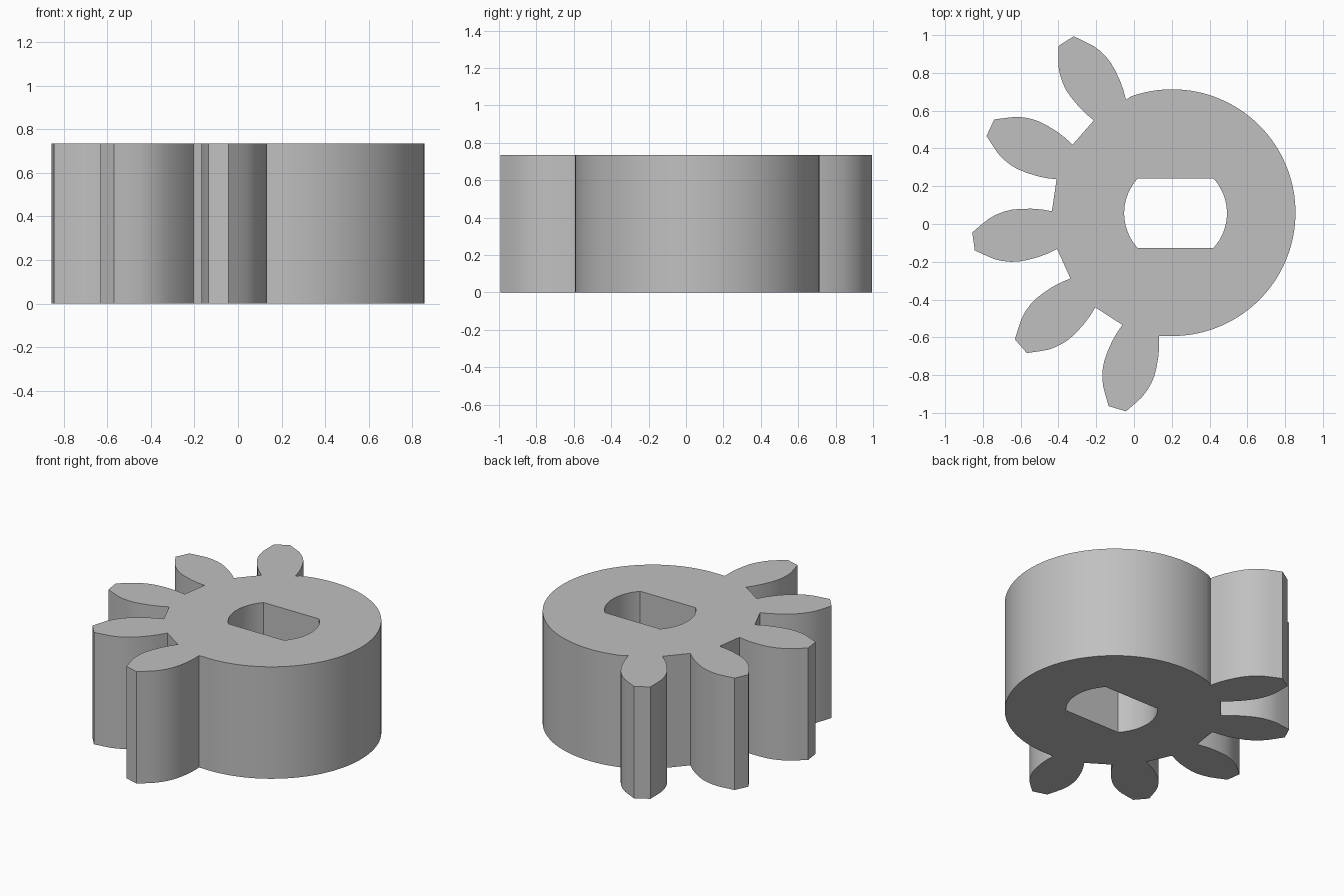
import bpy, bmesh
from math import sin, cos, pi, radians, asin
from mathutils import Vector

if "Cube" in bpy.data.objects:
    bpy.data.objects.remove(bpy.data.objects["Cube"])

HEIGHT = 0.735
HUB = Vector((0.22, 0.057))       # axis of the teeth and the shaft hole
DISC = Vector((0.202, 0.06))      # centre of the plain round side
STEP = 2 * pi / 11
# One flank: distance from the axis, half width
FLANK = [(0.647, 0.101), (0.70, 0.118), (0.75, 0.129), (0.81, 0.1365),
         (0.86, 0.1385), (0.90, 0.134), (0.945, 0.123), (0.985, 0.107),
         (1.03, 0.08), (1.08, 0.048)]


def arc(centre, radius, start, end, steps):
    return [centre + radius * Vector((cos(a), sin(a)))
            for a in (start + (end - start) * i / steps for i in range(steps + 1))]


def tooth(angle):
    along = Vector((cos(angle), sin(angle)))
    side = Vector((-along.y, along.x))
    right = [HUB + along * r - side * w for r, w in FLANK]
    left = [HUB + along * r + side * w for r, w in reversed(FLANK)]
    return right + left


# Outline: plain round side, then five teeth
teeth = [p for k in range(-2, 3) for p in tooth(radians(187.95) + k * STEP)]
first, last = teeth[0] - DISC, teeth[-1] - DISC
start = Vector((1, 0)).angle_signed(last) * -1
end = Vector((1, 0)).angle_signed(first) * -1
outline = arc(DISC, 0.653, start, end, 80)[1:-1] + teeth

# Shaft hole with two flats
flat = asin(0.183 / 0.272)
hole = arc(HUB, 0.272, -flat, flat, 24) + arc(HUB, 0.272, pi - flat, pi + flat, 24)

# Extruded filled profile
curve = bpy.data.curves.new("gear_profile", 'CURVE')
curve.dimensions = '2D'
curve.fill_mode = 'BOTH'
curve.extrude = HEIGHT / 2
for points in (outline, hole):
    spline = curve.splines.new('POLY')
    spline.points.add(len(points) - 1)
    for slot, p in zip(spline.points, points):
        slot.co = (p.x, p.y, 0, 1)
    spline.use_cyclic_u = True
gear = bpy.data.objects.new("partial_gear", curve)
bpy.context.collection.objects.link(gear)
bpy.ops.object.select_all(action='DESELECT')
gear.select_set(True)
bpy.context.view_layer.objects.active = gear
bpy.ops.object.convert(target='MESH')
gear = bpy.context.object

# Weld the caps to the walls and stand the gear on the ground
bm = bmesh.new()
bm.from_mesh(gear.data)
bmesh.ops.remove_doubles(bm, verts=bm.verts, dist=0.0005)
bmesh.ops.translate(bm, verts=bm.verts, vec=(0, 0, HEIGHT / 2))
bmesh.ops.recalc_face_normals(bm, faces=bm.faces)
bm.to_mesh(gear.data)
bm.free()
bpy.ops.object.shade_smooth_by_angle(angle=radians(25))

# Plain grey
grey = bpy.data.materials.new("light_grey")
grey.use_nodes = True
colour = (0.53, 0.53, 0.53, 1)
grey.diffuse_color = colour
grey.node_tree.nodes["Principled BSDF"].inputs["Base Color"].default_value = colour
gear.data.materials.clear()
gear.data.materials.append(grey)
